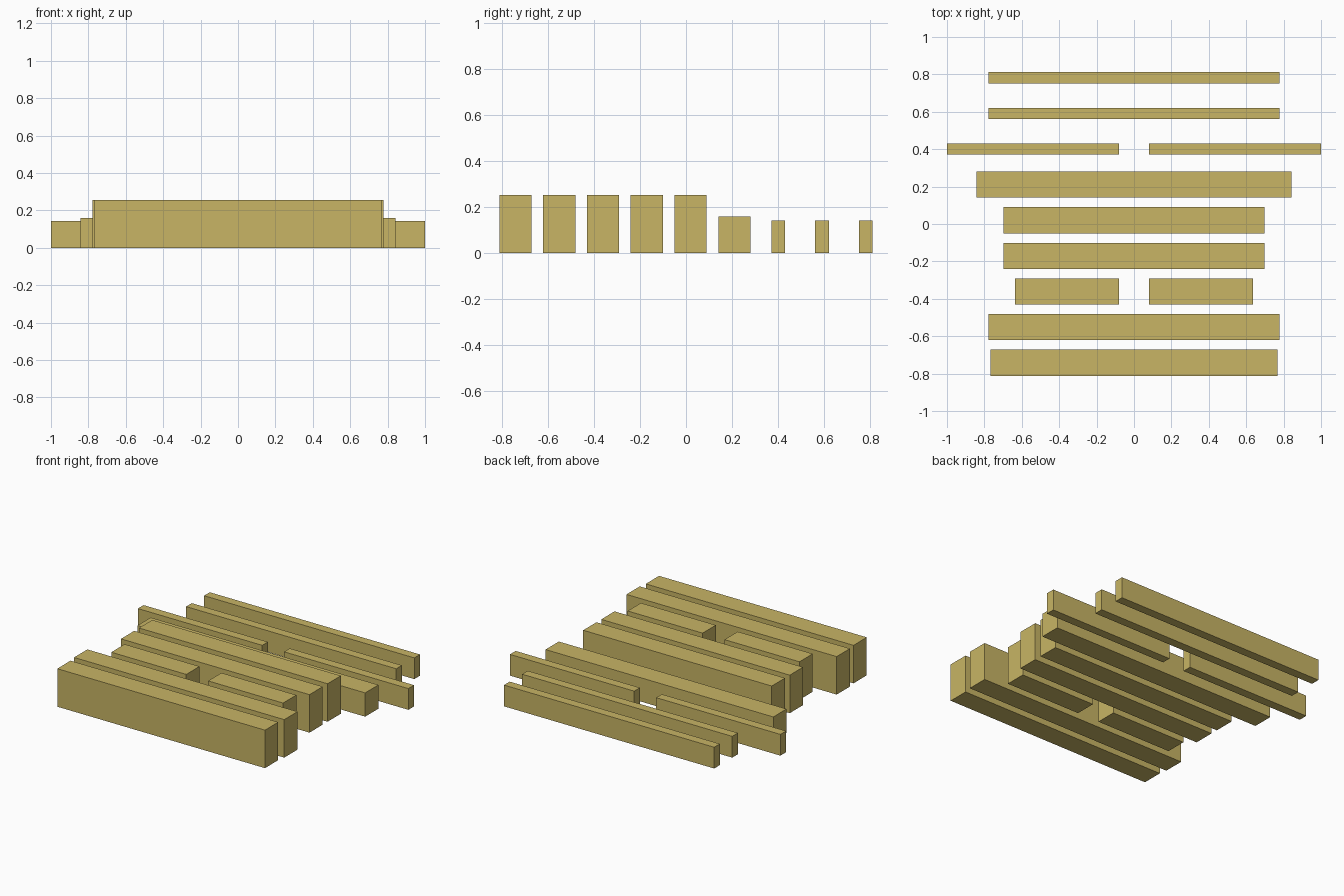
import bpy

if "Cube" in bpy.data.objects:
    bpy.data.objects.remove(bpy.data.objects["Cube"])

gold = bpy.data.materials.new("gold")
gold.diffuse_color = (0.58, 0.46, 0.13, 1.0)
gold.use_nodes = True
gold.node_tree.nodes["Principled BSDF"].inputs["Base Color"].default_value = gold.diffuse_color


def bar(name, x0, x1, y, depth, height):
    """Box resting on the ground, spanning x0..x1 and centred on y."""
    bpy.ops.mesh.primitive_cube_add(size=1, location=((x0 + x1) / 2, y, height / 2))
    ob = bpy.context.object
    ob.name = name
    ob.scale = (x1 - x0, depth, height)
    bpy.ops.object.transform_apply(location=False, rotation=False, scale=True)
    ob.data.materials.append(gold)


# Rows from front to back: half length, depth, height, split in the middle
rows = [
    (0.768, 0.14, 0.254, False),
    (0.777, 0.14, 0.254, False),
    (0.635, 0.14, 0.254, True),
    (0.697, 0.14, 0.254, False),
    (0.697, 0.14, 0.254, False),
    (0.842, 0.14, 0.159, False),
    (1.000, 0.06, 0.142, True),
    (0.777, 0.06, 0.142, False),
    (0.777, 0.06, 0.142, False),
]
FIRST_Y, PITCH, HALF_GAP = -0.742, 0.1905, 0.081

for i, (half, depth, height, split) in enumerate(rows):
    y = FIRST_Y + i * PITCH
    if split:
        bar(f"left_bar_{i + 1}", -half, -HALF_GAP, y, depth, height)
        bar(f"right_bar_{i + 1}", HALF_GAP, half, y, depth, height)
    else:
        bar(f"bar_{i + 1}", -half, half, y, depth, height)
